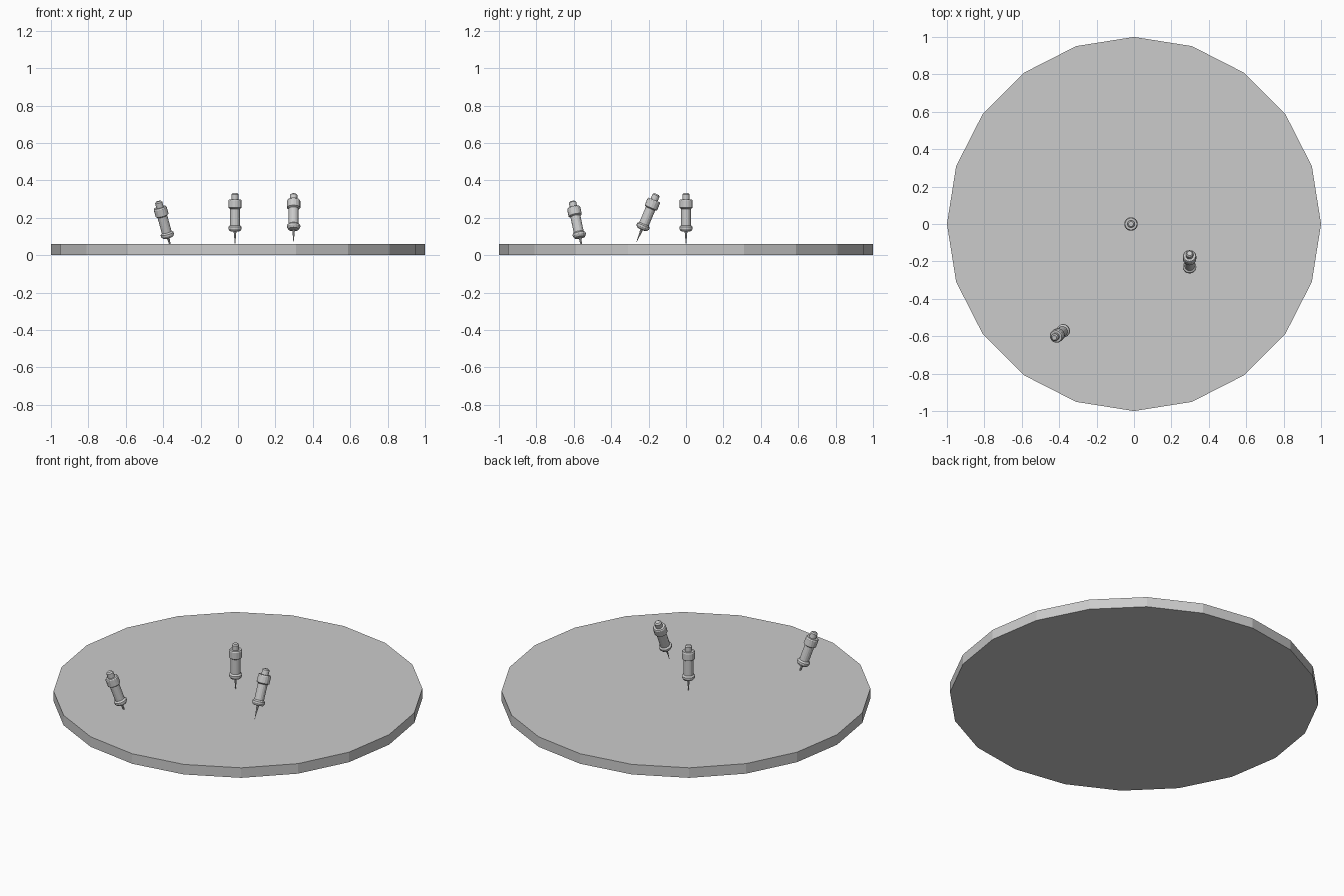
import bpy, bmesh, math
from mathutils import Vector, Matrix

if "Cube" in bpy.data.objects:
    bpy.data.objects.remove(bpy.data.objects["Cube"])


def lathe(name, profile, sides):
    """Revolve (radius, z) points around z; a zero radius makes a point."""
    bm = bmesh.new()
    rings = []
    for r, z in profile:
        if r == 0:
            rings.append([bm.verts.new((0, 0, z))] * sides)
        else:
            rings.append([bm.verts.new((r * math.cos(2 * math.pi * i / sides),
                                        r * math.sin(2 * math.pi * i / sides), z))
                          for i in range(sides)])
    for a, b in zip(rings, rings[1:]):
        for i in range(sides):
            j = (i + 1) % sides
            bm.faces.new(list(dict.fromkeys((a[i], a[j], b[j], b[i]))))
    if profile[0][0]:
        bm.faces.new(rings[0][::-1])
    if profile[-1][0]:
        bm.faces.new(rings[-1])
    bmesh.ops.recalc_face_normals(bm, faces=bm.faces)
    mesh = bpy.data.meshes.new(name)
    bm.to_mesh(mesh)
    bm.free()
    obj = bpy.data.objects.new(name, mesh)
    bpy.context.collection.objects.link(obj)
    return obj


# Round board
lathe("board", [(1, 0), (1, 0.06)], 20)

# Pin parts, heights measured down from the top of the cap
NEEDLE = [(0, -0.285), (0.008, -0.2), (0.008, -0.19)]
GRIP = [(0.012, -0.207), (0.028, -0.204), (0.036, -0.192), (0.036, -0.182),
        (0.027, -0.174), (0.027, -0.085), (0.036, -0.079), (0.036, -0.041),
        (0.032, -0.034), (0.020, -0.034), (0.020, -0.007), (0.013, 0)]


def pin(name, top, direction):
    frame = Matrix.Translation(top) @ Vector(direction).to_track_quat('Z', 'Y').to_matrix().to_4x4()
    for part, profile, sides in (("needle", NEEDLE, 8), ("grip", GRIP, 16)):
        lathe(f"{name}_{part}", profile, sides).matrix_world = frame


pin("upright_pin", (-0.016, 0, 0.333), (0, 0, 1))
pin("right_pin", (0.297, -0.157, 0.327), (0, 0.42, 1))
pin("left_pin", (-0.426, -0.608, 0.288), (-0.27, -0.21, 1))
